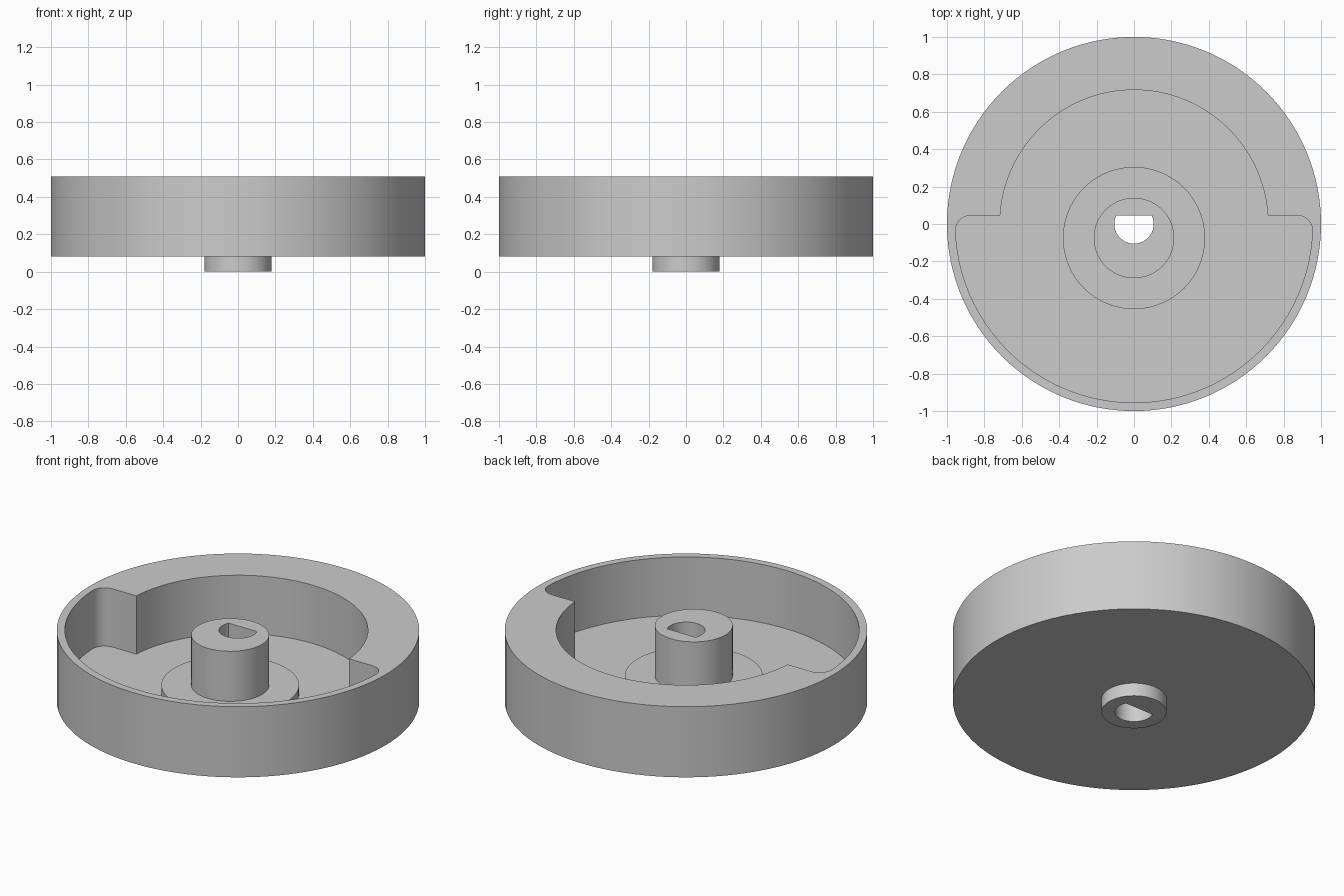
import bpy, bmesh, math

cube = bpy.data.objects.get("Cube")
if cube:
    bpy.data.objects.remove(cube, do_unlink=True)

grey = bpy.data.materials.new("plain grey")
grey.use_nodes = True
colour = (0.6, 0.6, 0.6, 1)
grey.diffuse_color = colour
grey.node_tree.nodes["Principled BSDF"].inputs["Base Color"].default_value = colour


def arc(radius, start, end, steps, cx=0, cy=0):
    """Points along a circular arc, both ends included."""
    angles = [start + (end - start) * i / steps for i in range(steps + 1)]
    return [(cx + radius * math.cos(a), cy + radius * math.sin(a)) for a in angles]


def circle(radius, steps, cy=0):
    return arc(radius, 0, 2 * math.pi, steps, 0, cy)[:-1]


def prism(name, outline, bottom, top):
    """Extrude a counter-clockwise outline straight up."""
    bm = bmesh.new()
    base = bm.faces.new([bm.verts.new((x, y, bottom)) for x, y in outline])
    grown = bmesh.ops.extrude_face_region(bm, geom=[base])["geom"]
    verts = [v for v in grown if isinstance(v, bmesh.types.BMVert)]
    bmesh.ops.translate(bm, verts=verts, vec=(0, 0, top - bottom))
    bmesh.ops.recalc_face_normals(bm, faces=bm.faces)
    mesh = bpy.data.meshes.new(name)
    bm.to_mesh(mesh)
    bm.free()
    mesh.materials.append(grey)
    obj = bpy.data.objects.new(name, mesh)
    bpy.context.collection.objects.link(obj)
    return obj


def combine(target, other, operation):
    """Apply a boolean and discard the second shape."""
    mod = target.modifiers.new(operation.lower(), "BOOLEAN")
    mod.operation, mod.solver, mod.object = operation, "EXACT", other
    bpy.context.view_layer.objects.active = target
    bpy.ops.object.modifier_apply(modifier=mod.name)
    bpy.data.objects.remove(other, do_unlink=True)


RIM = 0.51        # top of the rim and hub
FLAT = 0.045      # straight edge of the counterweight and bore
FLOOR = 0.155
HUB_Y = -0.075    # the inner hub is off centre

# Round drum
drum = prism("counterweight_wheel", circle(1, 128), 0.08, RIM)

# Cavity: thin wall in front, thick counterweight behind, filleted corners
wall, inner, fillet = 0.955, 0.717, 0.08
fy = FLAT - fillet
fx = math.sqrt((wall - fillet) ** 2 - fy ** 2)
tilt = math.atan2(fy, fx)
step = math.asin(FLAT / inner)
outline = arc(wall, math.pi - tilt, 2 * math.pi + tilt, 72)
outline += arc(fillet, tilt, math.pi / 2, 10, fx, fy)[1:]
outline += arc(inner, step, math.pi - step, 64)
outline += arc(fillet, math.pi / 2, math.pi - tilt, 10, -fx, fy)[:-1]
combine(drum, prism("cavity_cutter", outline, FLOOR, 0.7), "DIFFERENCE")

# Raised ledge, inner hub and lower boss
combine(drum, prism("ledge", circle(0.38, 96, HUB_Y), 0.12, 0.205), "UNION")
combine(drum, prism("hub", circle(0.215, 72, HUB_Y), 0.13, RIM), "UNION")
combine(drum, prism("boss", circle(0.18, 72), 0, 0.11), "UNION")

# D-shaped shaft bore through everything
bore = 0.105
flat_angle = math.asin(FLAT / bore)
d_shape = arc(bore, math.pi - flat_angle, 2 * math.pi + flat_angle, 48)
combine(drum, prism("bore_cutter", d_shape, -0.1, 0.7), "DIFFERENCE")

# Smooth round walls, sharp rims
bpy.ops.object.select_all(action="DESELECT")
drum.select_set(True)
bpy.context.view_layer.objects.active = drum
bpy.ops.object.shade_smooth_by_angle(angle=math.radians(30))
